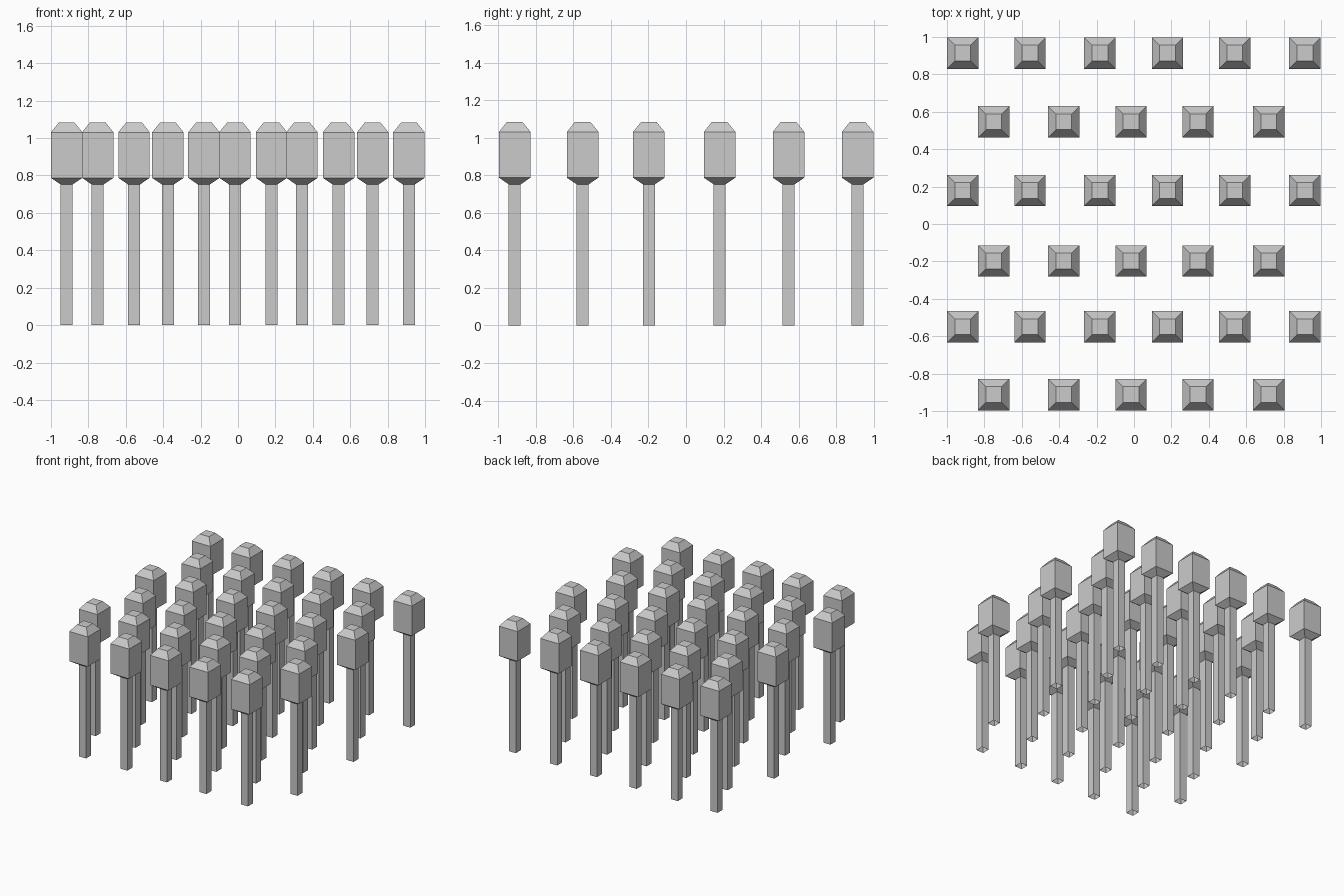
import bpy
import bmesh

cube = bpy.data.objects.get("Cube")
if cube:
    bpy.data.objects.remove(cube, do_unlink=True)

# Single plain grey
GREY = (0.6, 0.6, 0.6, 1)
grey = bpy.data.materials.new("plain grey")
grey.use_nodes = True
grey.diffuse_color = GREY
grey.node_tree.nodes["Principled BSDF"].inputs["Base Color"].default_value = GREY

# Square post sections from the ground up: (half width, height)
PROFILE = [(0.032, 0), (0.032, 0.752), (0.084, 0.787), (0.084, 1.031), (0.042, 1.083)]


def post_mesh():
    """Square stem with a bevelled block head, open at the foot."""
    bm = bmesh.new()
    rings = [[bm.verts.new((sx * h, sy * h, z))
              for sx, sy in ((-1, -1), (1, -1), (1, 1), (-1, 1))]
             for h, z in PROFILE]
    for low, high in zip(rings, rings[1:]):
        for i in range(4):
            j = (i + 1) % 4
            bm.faces.new((low[i], low[j], high[j], high[i]))
    bm.faces.new(rings[-1])
    mesh = bpy.data.meshes.new("post")
    bm.to_mesh(mesh)
    bm.free()
    mesh.materials.append(grey)
    return mesh


# Staggered rows, front to back
SHORT_ROW = (-0.75, -0.375, -0.016, 0.342, 0.72)
LONG_ROW = (-0.916, -0.556, -0.182, 0.179, 0.538, 0.914)
ROWS_Y = (-0.912, -0.55, -0.198, 0.179, 0.546, 0.914)

mesh = post_mesh()
for r, y in enumerate(ROWS_Y):
    for c, x in enumerate(LONG_ROW if r % 2 else SHORT_ROW):
        post = bpy.data.objects.new(f"post_row{r + 1}_{c + 1}", mesh)
        post.location = (x, y, 0)
        bpy.context.collection.objects.link(post)
